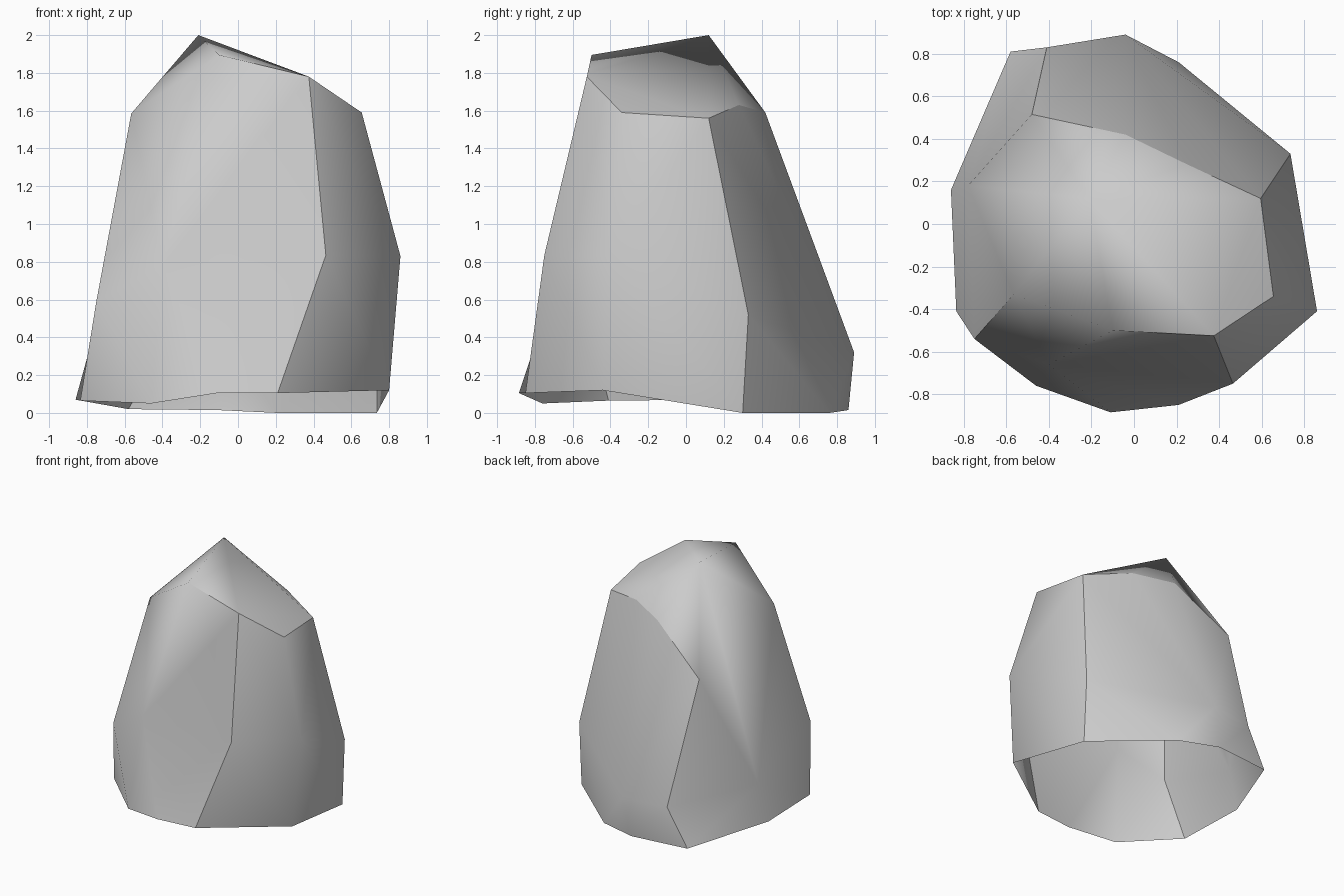
import bpy
import bmesh
from mathutils import Vector

# Remove the default cube
cube = bpy.data.objects.get("Cube")
if cube:
    bpy.data.objects.remove(cube, do_unlink=True)

# Plain grey stone
stone = bpy.data.materials.new("stone_grey")
stone.use_nodes = True
grey = (0.6, 0.6, 0.6, 1.0)
stone.diffuse_color = grey
stone.node_tree.nodes["Principled BSDF"].inputs["Base Color"].default_value = grey

# Open rim at the ground
rim_corners = {
    "rim_front_left": (0.21, -0.85, 0.105),
    "rim_front": (-0.11, -0.885, 0.105),
    "rim_front_right": (-0.46, -0.76, 0.05),
    "rim_right_front": (-0.835, -0.41, 0.065),
    "rim_right": (-0.86, 0.16, 0.07),
    "rim_back_right": (-0.58, 0.81, 0.02),
    "rim_back": (-0.11, 0.86, 0.015),
    "rim_back_left": (0.21, 0.76, 0.0),
    "rim_left_back": (0.735, 0.30, 0.0),
    "rim_left": (0.80, -0.44, 0.12),
}

# Corners of the walls
wall_corners = {
    "wall_front_left": (0.465, -0.75, 0.835),
    "wall_front": (-0.40, -0.66, 0.78),
    "wall_left": (0.86, -0.41, 0.83),
    "wall_left_back": (0.735, 0.33, 0.52),
    "wall_back": (-0.04, 0.89, 0.32),
    "wall_back_right": (-0.41, 0.83, 0.32),
    "wall_right": (-0.78, 0.18, 0.36),
    "wall_front_right": (-0.75, -0.54, 0.59),
}

# Shoulder corners and the peak
top_corners = {
    "top_front_left": (0.375, -0.525, 1.78),
    "top_left": (0.655, -0.34, 1.59),
    "top_left_back": (0.595, 0.12, 1.56),
    "top_back_left": (0.25, 0.28, 1.63),
    "top_back": (-0.04, 0.42, 1.59),
    "top_back_right": (-0.48, 0.515, 1.265),
    "top_front_right": (-0.565, -0.33, 1.585),
    "top_front": (-0.10, -0.50, 1.895),
    "peak": (-0.21, 0.12, 2.0),
}

# Sunken corners are pushed out while the skin is wrapped, then put back
sunken = {
    "wall_front": Vector((0, -0.22, 0)),
    "wall_right": Vector((-0.32, 0, 0)),
    "wall_back_right": Vector((-0.06, 0.025, 0)),
}

# Chains of corners that stay as hard creases
creases = [
    ["top_front", "top_front_left", "top_left", "top_left_back", "top_back_left",
     "top_back", "top_back_right", "wall_back_right", "rim_back_right"],
    ["top_front_left", "wall_front_left", "rim_front_left"],
    ["top_left_back", "wall_left_back", "rim_left_back"],
    ["top_front_right", "wall_front_right", "rim_right_front"],
]

# Wrap the corners in a faceted skin
bm = bmesh.new()
corners = {name: bm.verts.new(co)
           for group in (rim_corners, wall_corners, top_corners)
           for name, co in group.items()}
for name, push in sunken.items():
    corners[name].co += push
bmesh.ops.convex_hull(bm, input=bm.verts[:], use_existing_faces=False)
bmesh.ops.recalc_face_normals(bm, faces=bm.faces[:])

# Leave the underside open
rim = {corners[name] for name in rim_corners}
underside = [f for f in bm.faces
             if f.normal.z < -0.5 and all(v in rim for v in f.verts)]
bmesh.ops.delete(bm, geom=underside, context="FACES")

# Sink the hollow parts of the walls
for name, push in sunken.items():
    corners[name].co -= push

# Smooth skin with hard creases
for face in bm.faces:
    face.smooth = True
for chain in creases:
    for a, b in zip(chain, chain[1:]):
        edge = bm.edges.get((corners[a], corners[b]))
        if edge:
            edge.smooth = False

mesh = bpy.data.meshes.new("boulder")
bm.to_mesh(mesh)
bm.free()
mesh.materials.append(stone)
boulder = bpy.data.objects.new("boulder", mesh)
bpy.context.collection.objects.link(boulder)
